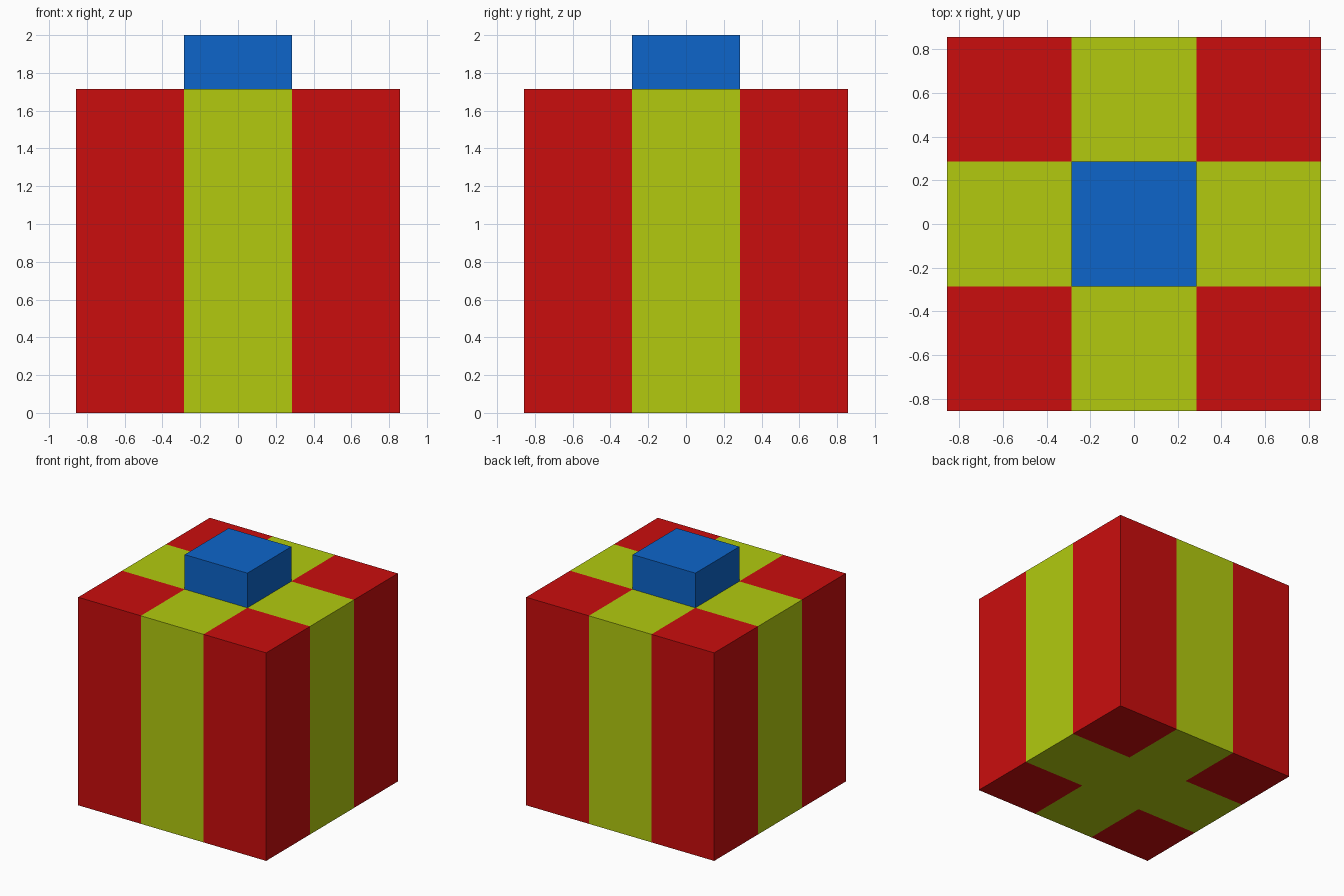
import bpy, bmesh
from mathutils import Matrix, Vector

if "Cube" in bpy.data.objects:
    bpy.data.objects.remove(bpy.data.objects["Cube"])

U = 2 / 7            # module: knot half-width, a third of the box half-width
HALF = 3 * U
BOX_H = 6 * U


def material(name, rgb):
    m = bpy.data.materials.new(name)
    m.diffuse_color = (*rgb, 1)
    m.use_nodes = True
    m.node_tree.nodes["Principled BSDF"].inputs["Base Color"].default_value = m.diffuse_color
    return m


red = material("wrapping_red", (0.591, 0.004, 0.004))
lime = material("ribbon_lime", (0.445, 0.591, 0.0048))
blue = material("knot_blue", (0.004, 0.13, 0.591))


def block(width, z0, z1):
    bm = bmesh.new()
    mat = Matrix.Translation((0, 0, (z0 + z1) / 2)) @ Matrix.Diagonal((width, width, z1 - z0, 1))
    bmesh.ops.create_cube(bm, size=1, matrix=mat)
    return bm


def finish(bm, name, mats):
    me = bpy.data.meshes.new(name)
    bm.to_mesh(me)
    bm.free()
    for m in mats:
        me.materials.append(m)
    ob = bpy.data.objects.new(name, me)
    bpy.context.collection.objects.link(ob)
    return ob


# Gift box, cut along the ribbon edges
bm = block(2 * HALF, 0, BOX_H)
for axis in (Vector((1, 0, 0)), Vector((0, 1, 0))):
    for s in (-1, 1):
        bmesh.ops.bisect_plane(bm, geom=bm.verts[:] + bm.edges[:] + bm.faces[:],
                               plane_co=axis * s * U, plane_no=axis)

# Ribbon crosses the middle third of every side
for f in bm.faces:
    c = f.calc_center_median()
    f.material_index = 1 if min(abs(c.x), abs(c.y)) < U else 0
finish(bm, "gift_box", [red, lime])

# Square knot on top, open underneath where it meets the box
bm = block(2 * U, BOX_H, 2)
bm.faces.ensure_lookup_table()
bottom = [f for f in bm.faces if f.normal.z < -0.5]
bmesh.ops.delete(bm, geom=bottom, context='FACES_ONLY')
finish(bm, "ribbon_knot", [blue])
